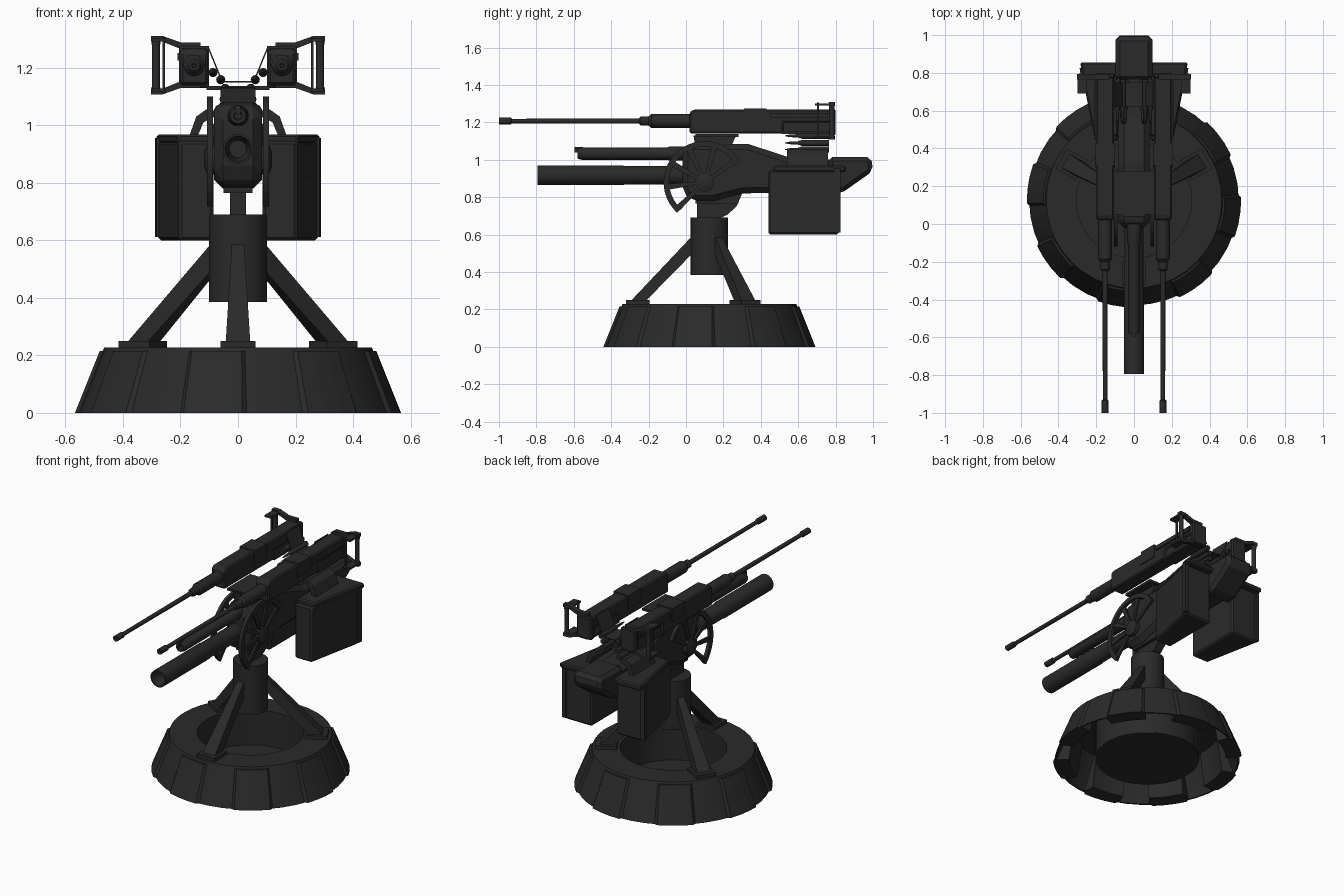
import bpy, bmesh, math
from mathutils import Vector, Matrix

mat = bpy.data.materials.new("gunmetal")
mat.diffuse_color = (0.023, 0.023, 0.023, 1)


def finish(name, bm, bevel=0, smooth=False):
    bmesh.ops.recalc_face_normals(bm, faces=bm.faces)
    me = bpy.data.meshes.new(name)
    bm.to_mesh(me)
    bm.free()
    ob = bpy.data.objects.new(name, me)
    bpy.context.collection.objects.link(ob)
    me.materials.append(mat)
    if bevel:
        m = ob.modifiers.new("bevel", 'BEVEL')
        m.width, m.segments, m.limit_method = bevel, 1, 'ANGLE'
    if smooth:
        bpy.context.view_layer.objects.active = ob
        ob.select_set(True)
        bpy.ops.object.shade_smooth_by_angle(angle=math.radians(35))
        ob.select_set(False)
    return ob


def prism(name, pts, lo, hi, axis='X', bevel=0):
    """Extrude a 2D profile along an axis: X -> (y,z), Y -> (x,z), Z -> (x,y)."""
    put = {'X': lambda a, b, c: (c, a, b), 'Y': lambda a, b, c: (a, c, b),
           'Z': lambda a, b, c: (a, b, c)}[axis]
    bm = bmesh.new()
    f0, f1 = [[bm.verts.new(put(a, b, c)) for a, b in pts] for c in (lo, hi)]
    bm.faces.new(f0)
    bm.faces.new(f1)
    n = len(pts)
    for i in range(n):
        j = (i + 1) % n
        bm.faces.new((f0[i], f0[j], f1[j], f1[i]))
    return finish(name, bm, bevel)


def box(name, x, y, z, bevel=0):
    return prism(name, [(x[0], y[0]), (x[1], y[0]), (x[1], y[1]), (x[0], y[1])], z[0], z[1], 'Z', bevel)


def lathe(name, prof, x=0, y=0, z=0, axis='Y', n=24, caps=True):
    """Revolve (radius, distance) points around an axis through x, y, z."""
    bm = bmesh.new()
    rings = []
    for r, d in prof:
        ring = []
        for i in range(n):
            a = 2 * math.pi * i / n
            c, s = r * math.cos(a), r * math.sin(a)
            ring.append(bm.verts.new({'Y': (x + c, y + d, z + s), 'Z': (x + c, y + s, z + d),
                                      'X': (x + d, y + c, z + s)}[axis]))
        rings.append(ring)
    for A, B in zip(rings, rings[1:] if caps else rings[1:] + rings[:1]):
        for i in range(n):
            j = (i + 1) % n
            bm.faces.new((A[i], A[j], B[j], B[i]))
    if caps:
        bm.faces.new(rings[0])
        bm.faces.new(rings[-1])
    return finish(name, bm, 0, True)


CY = 0.125  # pivot axis of the base

# base: hollow shell open below, with an inner well and closed floor
lathe("base_shell", [(0.305, 0.004), (0.305, 0.228), (0.465, 0.228), (0.555, 0), (0.545, 0),
                     (0.46, 0.216), (0.312, 0.216), (0.312, 0.004)], 0, CY, 0, 'Z', 40, caps=False)
lathe("base_floor", [(0.31, 0.0), (0.31, 0.008)], 0, CY, 0, 'Z', 40)

# eight solid wedge panels round the shell
for k in range(8):
    bm = bmesh.new()
    cols = []
    for t, d in ((-13, 0.02), (-10.5, 0), (-3.5, 0), (3.5, 0), (10.5, 0), (13, 0.02)):
        a = math.radians(-54 + 45 * k + t)
        cols.append([bm.verts.new((r * math.cos(a), CY + r * math.sin(a), z)) for r, z in
                     ((0.47, 0), (0.567 - d, 0), (0.481 - d, 0.215), (0.44, 0.215))])
    for A, B in zip(cols, cols[1:]):
        for i in range(4):
            j = (i + 1) % 4
            bm.faces.new((A[i], A[j], B[j], B[i]))
    bm.faces.new(cols[0])
    bm.faces.new(cols[-1])
    finish("base_panel", bm)

# pedestal column and neck
lathe("pedestal", [(0.1, 0.385), (0.1, 0.69)], 0, CY, 0, 'Z', 32)
lathe("neck", [(0.028, 0.68), (0.028, 0.85)], 0, CY, 0, 'Z', 16)

# three tapered legs with foot pads
for k in range(3):
    rot = Matrix.Translation((0, CY, 0)) @ Matrix.Rotation(math.radians(-90 + 120 * k), 4, 'Z')
    leg = prism("leg", [(0.08, 0.605), (0.08, 0.51), (0.345, 0.24), (0.425, 0.24)], -1, 1, 'Y')
    for v in leg.data.vertices:
        v.co.y *= 0.02 if v.co.z > 0.4 else 0.043
    leg.data.transform(rot)
    foot = box("leg_foot", (0.32, 0.445), (-0.06, 0.06), (0.22, 0.25))
    foot.data.transform(rot)

# pivot plate under the body
prism("pivot_plate", [(0.06, 0.69), (0.06, 0.9), (0.3, 0.9), (0.3, 0.82), (0.27, 0.75), (0.22, 0.705),
                      (0.16, 0.68), (0.12, 0.68)], -0.028, 0.028)
box("pivot_block", (-0.05, 0.05), (0.05, 0.28), (0.765, 0.83))

# central body and tail block
prism("main_body", [(-0.02, 0.83), (-0.02, 1.05), (0.04, 1.085), (0.33, 1.085), (0.56, 1.01), (0.82, 1.0),
                    (0.82, 0.83), (0.3, 0.82), (0.15, 0.78), (0.03, 0.78)], -0.083, 0.083, 'X', 0.03)
prism("tail_block", [(0.76, 1.015), (0.99, 1.015), (1.0, 0.94), (0.83, 0.82), (0.76, 0.82)],
      -0.097, 0.097, 'X', 0.022)

# lower large barrel and upper barrel
lathe("lower_barrel", [(0.03, -0.7), (0.045, -0.795), (0.053, -0.795), (0.053, -0.34), (0.05, -0.33), (0.05, 0.0)],
      0, 0, 0.917, n=28)
lathe("upper_barrel", [(0.012, -0.5), (0.015, -0.58), (0.027, -0.58), (0.033, -0.56), (0.033, -0.1),
                       (0.037, -0.09), (0.037, 0)], 0, 0, 1.033)
box("front_sight", (-0.008, 0.008), (-0.595, -0.55), (1.04, 1.068))

# saddle that carries the two top guns
prism("saddle", [(0.04, 1.13), (0.05, 1.07), (0.24, 1.07), (0.27, 1.132)], -0.06, 0.06)
box("gun_cross_plate", (-0.11, 0.11), (0.05, 0.28), (1.122, 1.137))

for s in (-1, 1):
    def X(a, b):
        return tuple(sorted((s * a, s * b)))

    # elevation sector: arc rim, spokes and hub
    outer, inner = [], []
    for i in range(25):
        a = math.radians(30 + 198 * i / 24)
        outer.append((0.1 + 0.22 * math.cos(a), 0.88 + 0.22 * math.sin(a)))
        inner.append((0.1 + 0.19 * math.cos(a), 0.88 + 0.19 * math.sin(a)))
    prism("elevation_rim", outer + inner[::-1], *X(0.087, 0.107))
    for deg in (35, 75, 115, 150, 187, 224):
        d = Vector((math.cos(math.radians(deg)), math.sin(math.radians(deg))))
        t = Vector((-d.y, d.x))
        c = Vector((0.1, 0.88))
        prism("elevation_spoke", [c + d * 0.03 - t * 0.008, c + d * 0.2 - t * 0.016,
                                  c + d * 0.2 + t * 0.016, c + d * 0.03 + t * 0.008], *X(0.09, 0.102))
    lathe("elevation_hub", [(0.05, s * 0.07), (0.05, s * 0.108), (0.025, s * 0.118)], 0, 0.1, 0.88, 'X')

    # ammunition box, lid and edge trim
    prism("ammo_box", [(s * 0.085, 0.44), (s * 0.205, 0.44), (s * 0.28, 0.815), (s * 0.085, 0.815)],
          0.6, 0.945, 'Z', 0.01)
    prism("ammo_lid", [(s * 0.085, 0.465), (s * 0.21, 0.465), (s * 0.285, 0.855), (s * 0.085, 0.855)],
          0.935, 0.968, 'Z', 0.008)
    prism("box_trim", [(s * 0.262, 0.79), (s * 0.283, 0.79), (s * 0.288, 0.825), (s * 0.262, 0.825)],
          0.612, 0.955, 'Z')
    # feed chute from box to body
    prism("feed_chute", [(s * 0.08, 1.05), (s * 0.11, 1.055), (s * 0.145, 1.03), (s * 0.17, 0.96),
                         (s * 0.145, 0.95), (s * 0.12, 1.01), (s * 0.08, 1.03)], 0.54, 0.76, 'Y')

    # top gun: receiver, cover, shroud and thin barrel
    prism("gun_receiver", [(0.02, 1.14), (0.02, 1.255), (0.04, 1.268), (0.79, 1.268), (0.79, 1.2),
                           (0.52, 1.2), (0.52, 1.14)], *X(0.105, 0.2), 'X', 0.008)
    prism("receiver_rear_floor", [(0.51, 1.137), (0.51, 1.15), (0.79, 1.15), (0.79, 1.137)], *X(0.105, 0.2))
    box("receiver_side_wall", X(0.12, 0.19), (0.5, 0.79), (1.14, 1.21))
    prism("receiver_cover", [(0.3, 1.2), (0.31, 1.275), (0.43, 1.275), (0.43, 1.19), (0.3, 1.19)],
          *X(0.1, 0.205))
    box("side_rail", X(0.195, 0.21), (0.45, 0.76), (1.225, 1.25))
    box("back_plate", X(0.1, 0.205), (0.77, 0.8), (1.13, 1.272), 0.008)
    lathe("gun_shroud", [(0.016, -0.25), (0.025, -0.24), (0.025, -0.2), (0.037, -0.185), (0.037, 0.04)],
          s * 0.153, 0, 1.207, n=16)
    lathe("gun_barrel", [(0.005, -0.95), (0.008, -1.0), (0.018, -1.0), (0.018, -0.935), (0.012, -0.93),
                         (0.014, -0.24)], s * 0.153, 0, 1.207, n=16)

    # spade handle: upper arm, lower arm, grip bars
    for zc, m in ((1.31, -1), (1.107, 1)):
        prism("handle_arm", [(s * 0.302, zc), (s * 0.262, zc), (s * 0.2, zc + m * 0.022), (s * 0.13, zc + m * 0.022),
                             (s * 0.13, zc + m * 0.045), (s * 0.2, zc + m * 0.045), (s * 0.262, zc + m * 0.02),
                             (s * 0.302, zc + m * 0.02)], 0.765, 0.795, 'Y')
    lathe("handle_grip", [(0.017, 1.108), (0.014, 1.14), (0.014, 1.27), (0.017, 1.308)], s * 0.285, 0.78, 0, 'Z', 12)
    box("handle_bar", X(0.253, 0.262), (0.7, 0.712), (1.11, 1.305))
    for z in (1.115, 1.29):
        box("handle_link", X(0.25, 0.298), (0.69, 0.79), (z, z + 0.012))

    # cartridge belt and feed tray
    for bx, bz in ((0.087, 1.183), (0.06, 1.158), (0.045, 1.128), (0.048, 1.09), (0.065, 1.055)):
        lathe("cartridge", [(0.002, 0.53), (0.007, 0.555), (0.009, 0.6), (0.016, 0.62), (0.016, 0.765)],
              s * bx, 0, bz, n=12)
    prism("feed_tray", [(s * 0.105, 1.268), (s * 0.1, 1.268), (s * 0.052, 1.15), (s * 0.056, 1.148)],
          0.62, 0.75, 'Y')
box("belt_bridge", (-0.055, 0.055), (0.62, 0.75), (1.148, 1.153))
